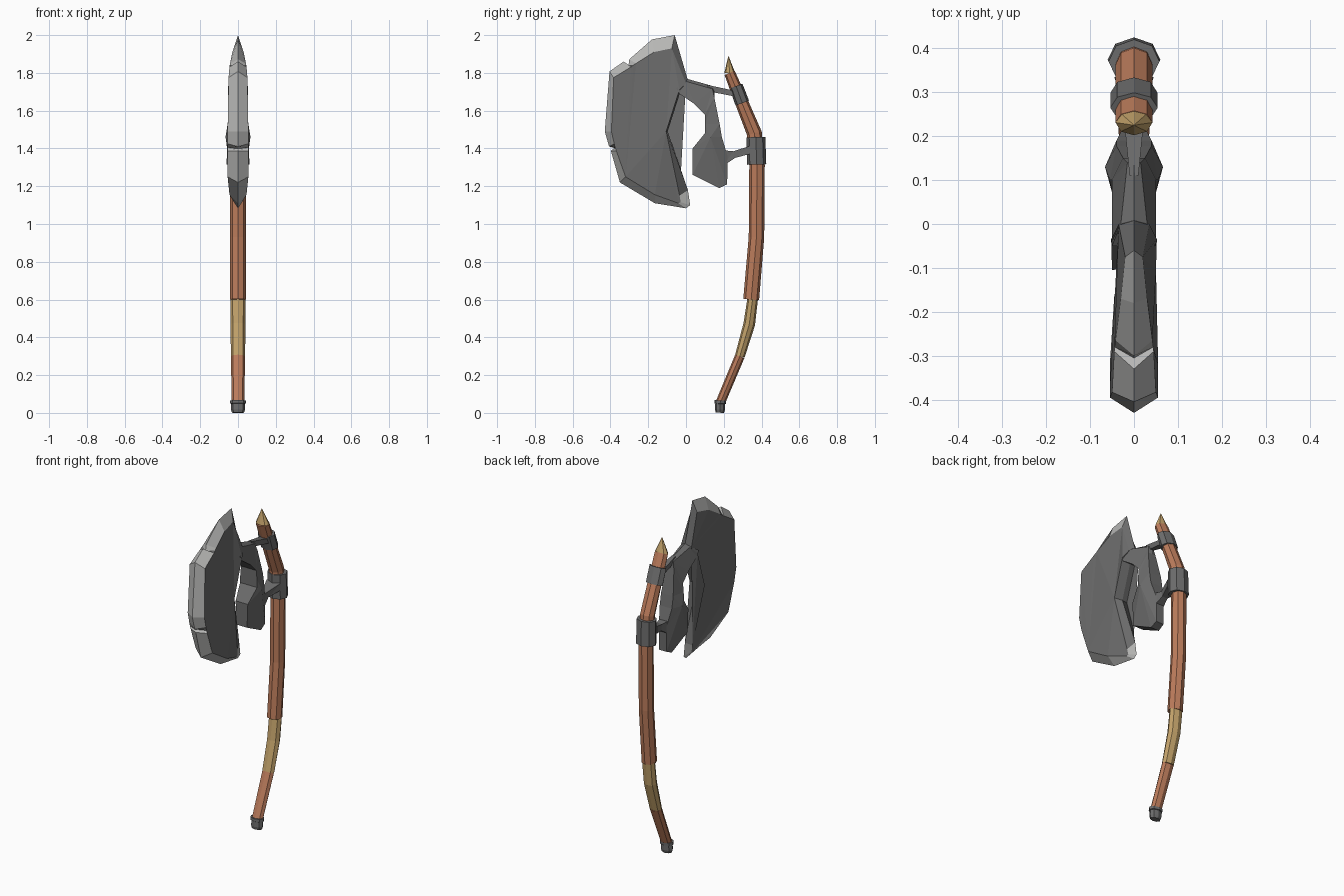
import bpy, bmesh, math
from mathutils import Vector


def material(name, rgb):
    m = bpy.data.materials.new(name)
    m.diffuse_color = (*rgb, 1)
    return m


IRON = material("dark iron", (0.15, 0.15, 0.15))
STEEL = material("bright steel", (0.48, 0.48, 0.47))
WOOD = material("brown wood", (0.50, 0.20, 0.105))
TAN = material("tan leather", (0.54, 0.36, 0.145))


def finish(bm, name, mats):
    bmesh.ops.remove_doubles(bm, verts=bm.verts, dist=0.0005)
    bmesh.ops.recalc_face_normals(bm, faces=bm.faces)
    me = bpy.data.meshes.new(name)
    bm.to_mesh(me)
    bm.free()
    for m in mats:
        me.materials.append(m)
    ob = bpy.data.objects.new(name, me)
    bpy.context.collection.objects.link(ob)
    return ob


def tube(name, path, mat, n=8):
    """Faceted tube in the yz plane; path rows are (y, z, x radius, y radius)."""
    bm = bmesh.new()
    pts = [Vector((0, p[0], p[1])) for p in path]
    rings = []
    for i, (y, z, rx, ry) in enumerate(path):
        t = (pts[min(i + 1, len(pts) - 1)] - pts[max(i - 1, 0)]).normalized()
        side = Vector((0, t.z, -t.y))
        rings.append([bm.verts.new(pts[i] + Vector((rx * math.cos(a), 0, 0)) + side * ry * math.sin(a))
                      for a in (2 * math.pi * k / n for k in range(n))])
    for r, s in zip(rings, rings[1:]):
        for k in range(n):
            bm.faces.new((r[k], r[(k + 1) % n], s[(k + 1) % n], s[k]))
    bm.faces.new(rings[0])
    bm.faces.new(rings[-1])
    return finish(bm, name, [mat])


def plate(name, rows, mats=(IRON,), bright=0, peak=None):
    """Mirrored plate; rows are (y, z, half thickness) with an optional (rim y, rim z) at x = 0."""
    bm = bmesh.new()
    n = len(rows)
    rim = [bm.verts.new((0, *(r[3:5] if len(r) > 3 else r[:2]))) for r in rows]
    for s in (-1, 1):
        loop = [bm.verts.new((s * r[2], r[0], r[1])) for r in rows]
        top = bm.verts.new((s * peak[2], peak[0], peak[1])) if peak else None
        for i in range(n):
            j = (i + 1) % n
            f = bm.faces.new((rim[i], rim[j], loop[j], loop[i]))
            f.material_index = 1 if i < bright else 0
            if top:
                bm.faces.new((loop[i], loop[j], top))
        if not top:
            bmesh.ops.triangulate(bm, faces=[bm.faces.new(loop)])
    return finish(bm, name, mats)


# Blade: dark body with bright bevelled, twice-notched cutting edge
plate("axe_blade", [
    (-0.075, 1.93, 0.020, -0.06, 2.00),
    (-0.17, 1.91, 0.030, -0.18, 1.977),
    (-0.265, 1.85, 0.042, -0.30, 1.872),
    (-0.28, 1.84, 0.044, -0.305, 1.838),
    (-0.29, 1.832, 0.045, -0.33, 1.86),
    (-0.383, 1.775, 0.050, -0.405, 1.808),
    (-0.395, 1.49, 0.055, -0.43, 1.49),
    (-0.380, 1.425, 0.055, -0.407, 1.41),
    (-0.375, 1.405, 0.055, -0.362, 1.398),
    (-0.368, 1.385, 0.055, -0.398, 1.388),
    (-0.32, 1.25, 0.055, -0.35, 1.22),
    (-0.165, 1.155, 0.045, -0.165, 1.11),
    (-0.04, 1.11, 0.018, 0.0, 1.083),
    (-0.028, 1.115, 0.016, 0.022, 1.10),
    (-0.034, 1.15, 0.020, 0.01, 1.18),
    (-0.105, 1.49, 0.050, -0.097, 1.49),
    (-0.035, 1.71, 0.052, -0.03, 1.70),
    (0.0, 1.745, 0.035, 0.008, 1.768),
], (IRON, STEEL), bright=14)

# Arm leading back from the blade, and the heavy poll hanging from it
plate("blade_arm", [
    (-0.05, 1.72, 0.050), (0.0, 1.755, 0.03, 0.008, 1.768),
    (0.14, 1.715, 0.015, 0.15, 1.728), (0.15, 1.67, 0.025),
    (0.178, 1.53, 0.040), (0.10, 1.53, 0.055),
    (0.10, 1.58, 0.050), (0.045, 1.635, 0.050), (-0.035, 1.69, 0.050),
])
plate("axe_poll", [
    (0.10, 1.53, 0.055), (0.178, 1.53, 0.040), (0.19, 1.46, 0.040),
    (0.22, 1.36, 0.025), (0.218, 1.21, 0.025), (0.175, 1.19, 0.028),
    (0.035, 1.26, 0.035), (0.035, 1.40, 0.040), (0.10, 1.48, 0.056),
], peak=(0.13, 1.46, 0.066))

# Struts joining the head to the handle bands
plate("upper_strut", [
    (0.11, 1.737, 0.010), (0.26, 1.705, 0.025), (0.26, 1.675, 0.025), (0.13, 1.70, 0.010)])
plate("lower_strut", [
    (0.20, 1.39, 0.030), (0.25, 1.385, 0.018), (0.335, 1.412, 0.045),
    (0.335, 1.37, 0.045), (0.26, 1.35, 0.018), (0.20, 1.31, 0.030)])

# Curved handle
tube("lower_handle", [(0.18, 0.05, 0.034, 0.025), (0.285, 0.30, 0.037, 0.026)], WOOD)
tube("grip_wrap", [(0.285, 0.30, 0.038, 0.026), (0.335, 0.47, 0.039, 0.031),
                   (0.353, 0.605, 0.040, 0.028)], TAN)
tube("main_handle", [(0.345, 0.60, 0.042, 0.042), (0.373, 0.93, 0.042, 0.041),
                     (0.376, 1.31, 0.042, 0.041), (0.362, 1.48, 0.042, 0.040),
                     (0.28, 1.68, 0.042, 0.034), (0.231, 1.80, 0.042, 0.029)], WOOD)
tube("handle_tip", [(0.231, 1.80, 0.042, 0.029), (0.225, 1.888, 0.001, 0.001)], TAN)

# Iron fittings
tube("main_band", [(0.374, 1.315, 0.060, 0.051), (0.370, 1.46, 0.058, 0.050)], IRON)
tube("upper_band", [(0.298, 1.64, 0.054, 0.038), (0.265, 1.73, 0.054, 0.036)], IRON)
tube("pommel_cap", [(0.179, 0.001, 0.032, 0.022), (0.180, 0.018, 0.037, 0.027),
                    (0.181, 0.048, 0.036, 0.026), (0.181, 0.050, 0.042, 0.031),
                    (0.182, 0.066, 0.042, 0.031)], IRON)
